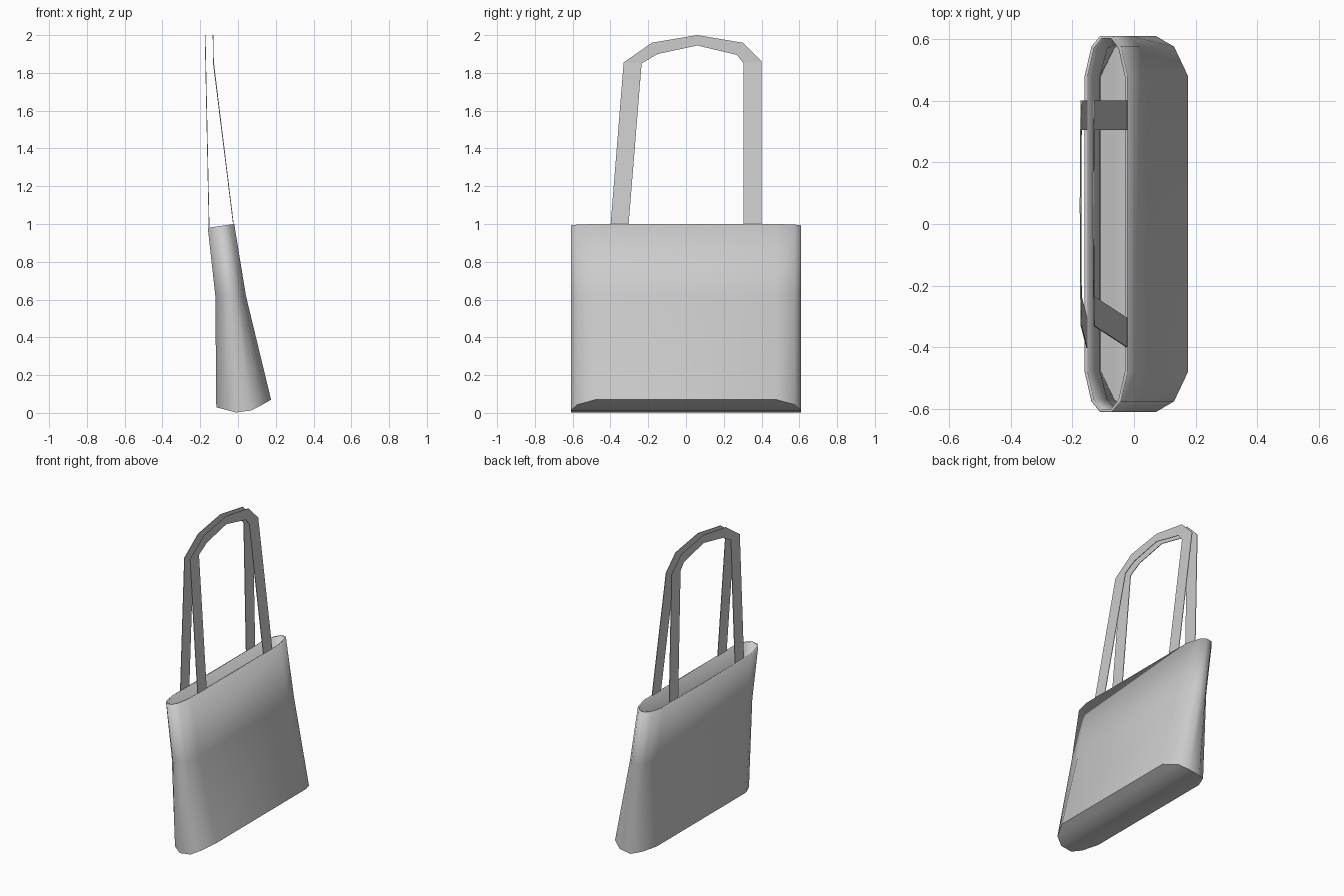
import bpy, bmesh

if "Cube" in bpy.data.objects:
    bpy.data.objects.remove(bpy.data.objects["Cube"])


def lerp_table(table, t):
    for (a, va), (b, vb) in zip(table, table[1:]):
        if t <= b:
            return va + (vb - va) * (t - a) / (b - a)
    return table[-1][1]


def finish(name, bm, thickness, offset, angle):
    bmesh.ops.recalc_face_normals(bm, faces=bm.faces)
    mesh = bpy.data.meshes.new(name)
    bm.to_mesh(mesh)
    bm.free()
    obj = bpy.data.objects.new(name, mesh)
    bpy.context.collection.objects.link(obj)
    mod = obj.modifiers.new("thickness", 'SOLIDIFY')
    mod.thickness, mod.offset = thickness, offset
    bpy.ops.object.select_all(action='DESELECT')
    obj.select_set(True)
    bpy.context.view_layer.objects.active = obj
    if angle:
        bpy.ops.object.shade_smooth_by_angle(angle=angle)
    return obj


# Bag body: rounded-end section (width fraction, y), lofted over three rings
half = [(1, .48), (.69, .575), (.28, .61), (-.28, .61), (-.69, .575), (-1, .48)]
section = half + [(f, -y) for f, y in reversed(half)]
# each level: left x, right x, and height as a function of width fraction
levels = [
    (-.115, .175, [(-1, .03), (-.28, .002), (.35, .015), (1, .07)]),
    (-.12, .042, [(-1, .62), (1, .62)]),
    (-.16, -.02, [(-1, .98), (1, 1.0)]),
]
bm = bmesh.new()
rings = []
for x0, x1, heights in levels:
    cx, w = (x0 + x1) / 2, (x1 - x0) / 2
    rings.append([bm.verts.new((cx + w * f, y, lerp_table(heights, f)))
                  for f, y in section])
n = len(section)
for a, b in zip(rings, rings[1:]):
    for i in range(n):
        j = (i + 1) % n
        bm.faces.new((a[i], a[j], b[j], b[i]))
# curved base: strips running along the bag
base = rings[0]
for i in range(len(half) - 1):
    bm.faces.new((base[i], base[i + 1], base[n - 2 - i], base[n - 1 - i]))
finish("bag_body", bm, .01, -1, 0.9)

# Carry straps: one flat outline, leaned differently for each side
outer = [(-.40, .985), (-.33, 1.855), (-.18, 1.96), (.06, 2.0),
         (.30, 1.96), (.40, 1.86), (.40, .985)]
inner = [(-.305, .985), (-.235, 1.85), (-.15, 1.90), (.06, 1.945),
         (.27, 1.895), (.305, 1.85), (.305, .985)]


def strap(name, lean):
    bm = bmesh.new()
    rows = [[bm.verts.new((lerp_table(lean, z), y, z)) for y, z in line]
            for line in (outer, inner)]
    for i in range(len(outer) - 1):
        bm.faces.new((rows[0][i], rows[0][i + 1], rows[1][i + 1], rows[1][i]))
    finish(name, bm, .004, 0, None)


strap("right_strap", [(.98, -.022), (1.85, -.13), (2.0, -.132)])
strap("left_strap", [(.98, -.153), (1.85, -.171), (2.0, -.174)])
